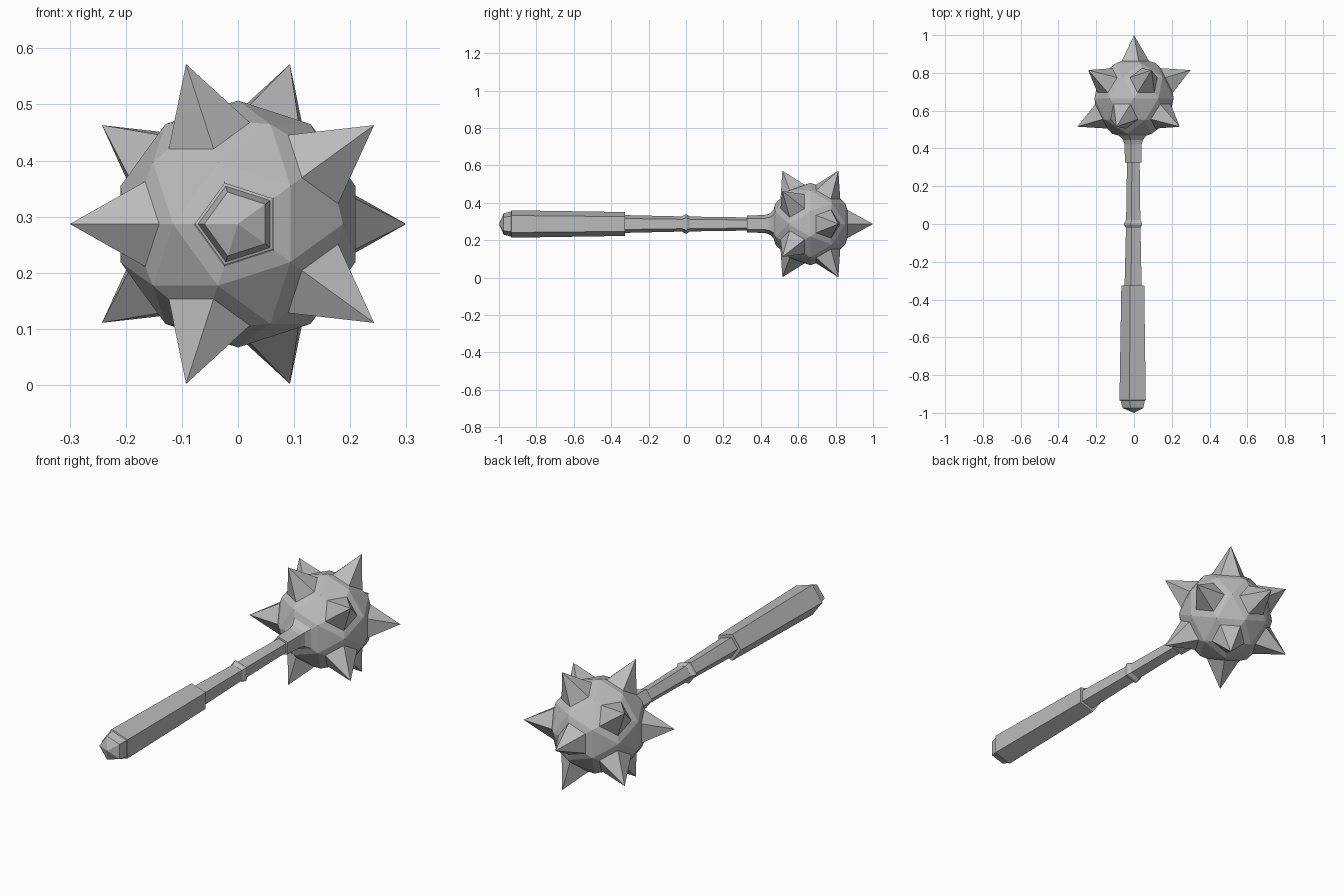
import bpy
import bmesh
from math import sin, cos, pi, sqrt
from mathutils import Vector, Matrix

cube = bpy.data.objects.get("Cube")
if cube:
    bpy.data.objects.remove(cube, do_unlink=True)

# Single flat metal colour
metal = bpy.data.materials.new("grey_metal")
metal.use_nodes = True
GREY = (0.5, 0.5, 0.5, 1)
metal.diffuse_color = GREY
metal.node_tree.nodes["Principled BSDF"].inputs["Base Color"].default_value = GREY

CENTRE = Vector((0, 0.665, 0.287))
BALL_R, TIP_R = 0.22, 0.335
BASE_R, BASE_D = 0.08, 0.197     # spike base circumradius and distance
AXIS = Vector((0, 1, 0))


def finish(name, bm):
    bmesh.ops.recalc_face_normals(bm, faces=bm.faces)
    mesh = bpy.data.meshes.new(name)
    bm.to_mesh(mesh)
    bm.free()
    mesh.materials.append(metal)
    obj = bpy.data.objects.new(name, mesh)
    bpy.context.collection.objects.link(obj)
    return obj


# Faceted ball, poles along the handle axis
bm = bmesh.new()
turn = Matrix.Translation(CENTRE) @ Matrix.Rotation(-pi / 2, 4, 'X')
bmesh.ops.create_icosphere(bm, subdivisions=2, radius=BALL_R, matrix=turn)
finish("ball", bm)


# Five-sided spike with one base corner pointing towards a neighbouring spike
def spike(name, direction, towards):
    u = (towards - direction * towards.dot(direction)).normalized()
    v = direction.cross(u)
    bm = bmesh.new()
    tip = bm.verts.new(CENTRE + direction * TIP_R)
    base = [bm.verts.new(CENTRE + direction * BASE_D
                         + (u * cos(a) + v * sin(a)) * BASE_R)
            for a in (2 * pi * k / 5 for k in range(5))]
    for k in range(5):
        bm.faces.new((tip, base[k], base[(k + 1) % 5]))
    bm.faces.new(base)
    finish(name, bm)


# Two staggered rings of five spikes, plus the end spike
h, r = 1 / sqrt(5), 2 / sqrt(5)
for ring, side, start in (("front", -1, pi), ("back", 1, 0)):
    for k in range(5):
        a = start + 2 * pi * k / 5
        spike(f"{ring}_spike_{k + 1}",
              Vector((r * cos(a), side * h, r * sin(a))), AXIS * side)
spike("end_spike", AXIS, Vector((r, h, 0)))


# Five-sided handle lofted along y: pairs of (y, radius)
def loft(name, profile):
    bm = bmesh.new()
    rings = [[bm.verts.new((rad * cos(a), y, CENTRE.z + rad * sin(a)))
              for a in (pi + 2 * pi * k / 5 for k in range(5))]
             for y, rad in profile]
    for lo, hi in zip(rings, rings[1:]):
        for k in range(5):
            j = (k + 1) % 5
            bm.faces.new((lo[k], lo[j], hi[j], hi[k]))
    bm.faces.new(rings[-1])
    return bm, rings[0]


# Grip with a pointed pommel
bm, first = loft("grip", [(-0.975, 0.06), (-0.935, 0.071), (-0.933, 0.077),
                          (-0.325, 0.067)])
apex = bm.verts.new((0, -1.0, CENTRE.z))
for k in range(5):
    bm.faces.new((apex, first[k], first[(k + 1) % 5]))
finish("grip", bm)

# Shaft, middle collar and flared socket
for name, profile in (
        ("shaft", [(-0.33, 0.05), (0, 0.042), (0.33, 0.037)]),
        ("collar", [(-0.02, 0.043), (-0.005, 0.053), (0.005, 0.053), (0.02, 0.042)]),
        ("socket", [(0.325, 0.048), (0.42, 0.05), (0.445, 0.058), (0.468, 0.08)])):
    bm, first = loft(name, profile)
    bm.faces.new(first)
    finish(name, bm)
